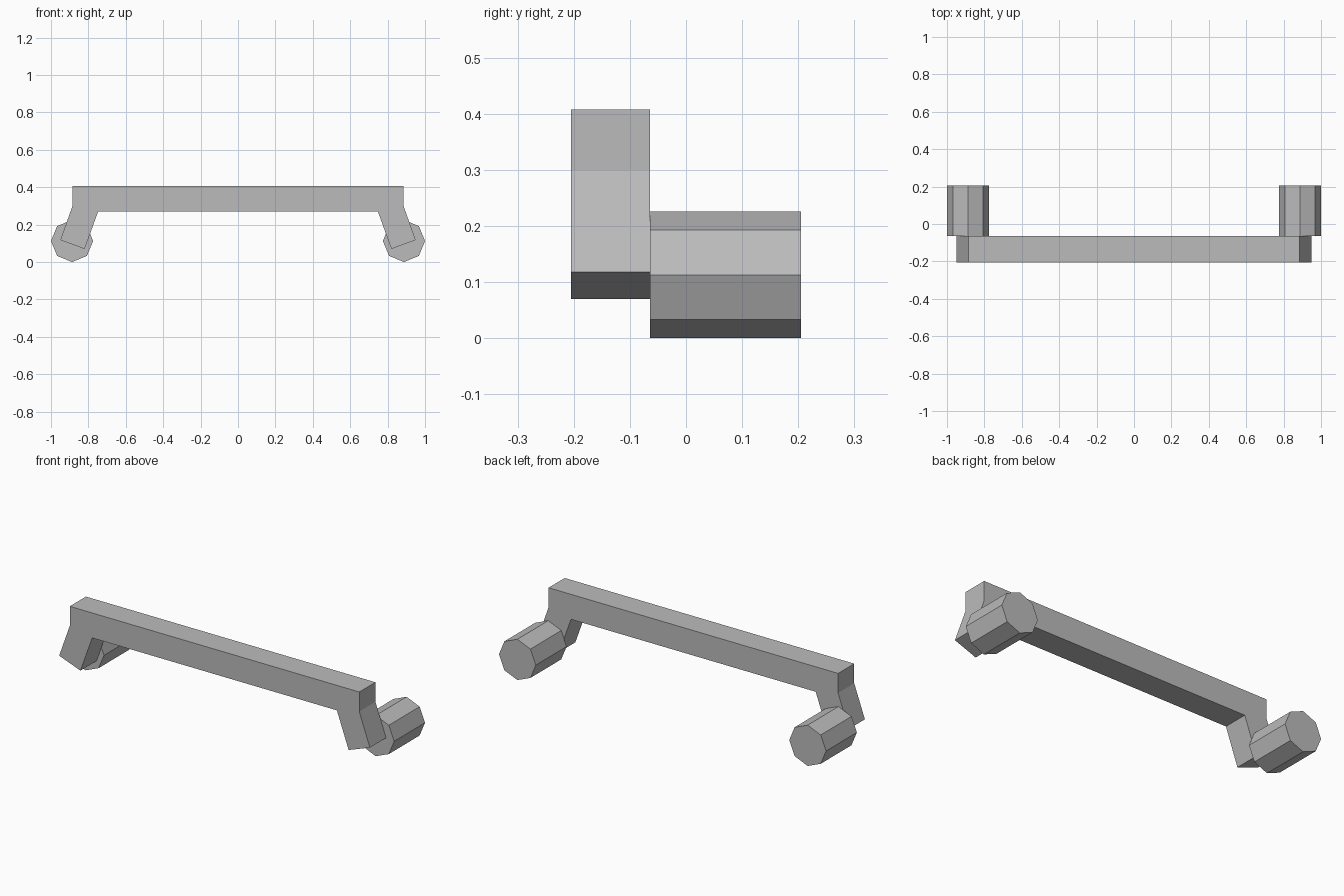
import bpy
import bmesh
from math import cos, sin, pi

cube = bpy.data.objects.get("Cube")
if cube:
    bpy.data.objects.remove(cube, do_unlink=True)

grey = bpy.data.materials.new("plain_grey")
grey.use_nodes = True
colour = (0.5, 0.5, 0.5, 1)
grey.diffuse_color = colour
grey.node_tree.nodes["Principled BSDF"].inputs["Base Color"].default_value = colour


def extrude_profile(name, profile, y_front, y_back):
    """Solid made by sweeping an x-z outline from front to back."""
    bm = bmesh.new()
    face = bm.faces.new([bm.verts.new((x, y_front, z)) for x, z in profile])
    swept = bmesh.ops.extrude_face_region(bm, geom=[face])["geom"]
    verts = [v for v in swept if isinstance(v, bmesh.types.BMVert)]
    bmesh.ops.translate(bm, verts=verts, vec=(0, y_back - y_front, 0))
    bmesh.ops.recalc_face_normals(bm, faces=bm.faces)
    mesh = bpy.data.meshes.new(name)
    bm.to_mesh(mesh)
    bm.free()
    mesh.materials.append(grey)
    obj = bpy.data.objects.new(name, mesh)
    bpy.context.collection.objects.link(obj)
    return obj


FRONT, JOINT, BACK = -0.205, -0.064, 0.205

# Handle bar with splayed ends, outlined on one side and mirrored
half = [(0.885, 0.408), (0.885, 0.3), (0.95, 0.118), (0.82, 0.07), (0.748, 0.27)]
outline = half + [(-x, z) for x, z in reversed(half)]
extrude_profile("handle_bar", outline, FRONT, JOINT)

# Eight-sided mounting pegs behind each end
R = 0.1127
for side, name in ((1, "left_peg"), (-1, "right_peg")):
    ring = [(side * (1 - R) + R * cos(i * pi / 4), R + R * sin(i * pi / 4)) for i in range(8)]
    extrude_profile(name, ring, JOINT, BACK)
